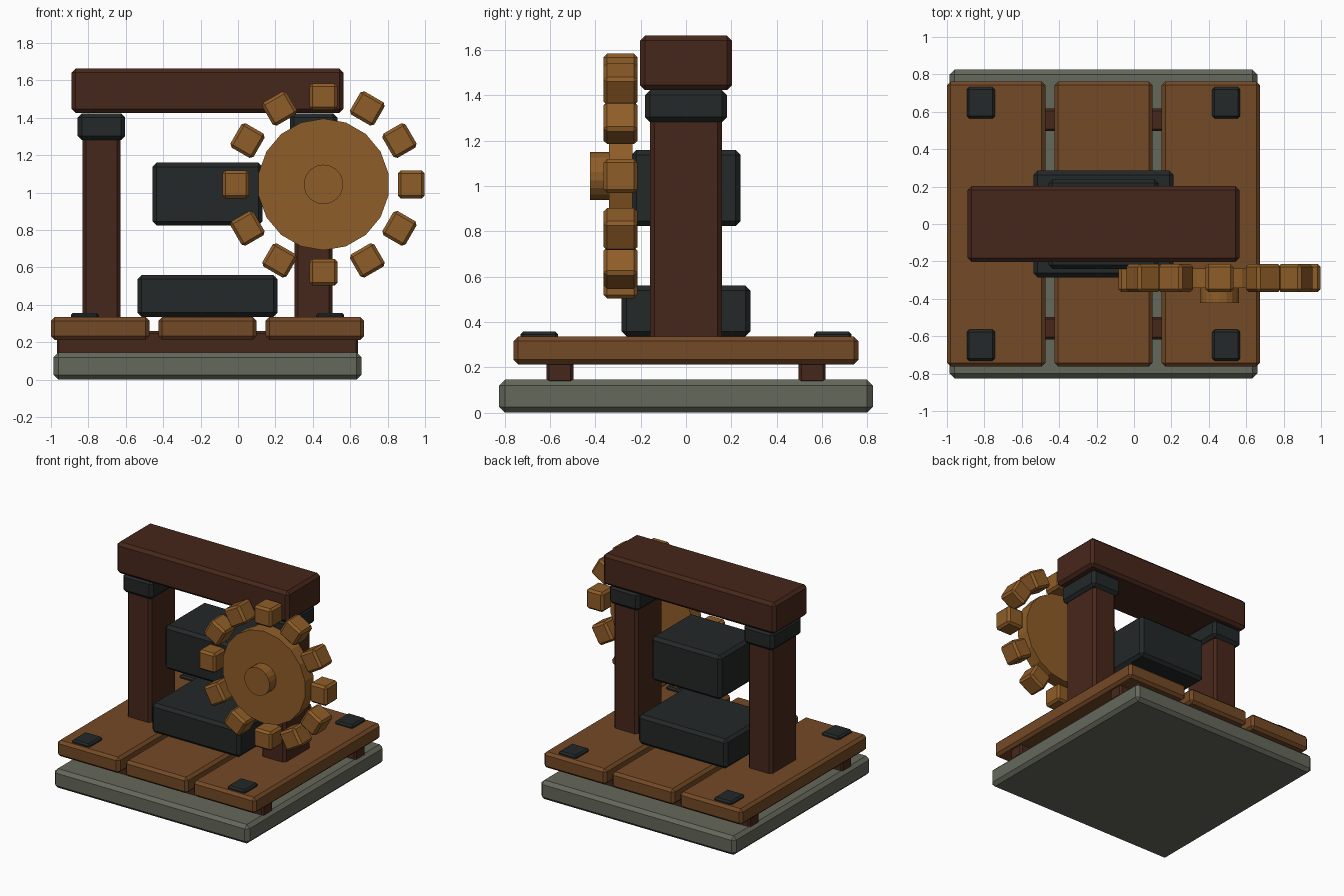
import bpy, bmesh
from math import pi, sin, cos
from mathutils import Matrix

if "Cube" in bpy.data.objects:
    bpy.data.objects.remove(bpy.data.objects["Cube"])


def material(name, rgb):
    m = bpy.data.materials.new(name)
    m.diffuse_color = (*rgb, 1)
    m.use_nodes = True
    m.node_tree.nodes["Principled BSDF"].inputs["Base Color"].default_value = m.diffuse_color
    return m


STONE = material("stone", (0.13, 0.138, 0.105))
PLANK = material("plank_wood", (0.175, 0.067, 0.019))
DARK_WOOD = material("dark_wood", (0.062, 0.02, 0.011))
IRON = material("iron", (0.017, 0.021, 0.021))
GEAR = material("gear_wood", (0.275, 0.11, 0.021))


def finish(name, bm, mat):
    me = bpy.data.meshes.new(name)
    bm.to_mesh(me)
    bm.free()
    me.materials.append(mat)
    ob = bpy.data.objects.new(name, me)
    bpy.context.collection.objects.link(ob)
    return ob


def box(name, x, y, z, mat, chamfer=0.02):
    """Chamfered box from (min, max) ranges."""
    bm = bmesh.new()
    size = [r[1] - r[0] for r in (x, y, z)]
    mid = [(r[0] + r[1]) / 2 for r in (x, y, z)]
    bmesh.ops.create_cube(bm, size=1, matrix=Matrix.Diagonal((*size, 1)))
    bmesh.ops.bevel(bm, geom=bm.edges[:], offset=chamfer, segments=1,
                    profile=0.5, affect='EDGES')
    ob = finish(name, bm, mat)
    ob.location = mid
    return ob


def disc(name, x, z, radius, y, mat):
    """18-sided cylinder along y, with a vertex pointing up."""
    bm = bmesh.new()
    bmesh.ops.create_cone(bm, cap_ends=True, segments=18, radius1=radius,
                          radius2=radius, depth=y[1] - y[0])
    ring = Matrix.Rotation(pi / 2, 4, 'X')
    bmesh.ops.transform(bm, matrix=ring, verts=bm.verts)
    ob = finish(name, bm, mat)
    ob.location = (x, (y[0] + y[1]) / 2, z)
    return ob


def around(c, w):
    return (c - w / 2, c + w / 2)


CX = -0.163  # centre of the frame

# Base slab, bearers and deck planks
box("base_slab", around(CX, 1.645), (-0.825, 0.825), (0, 0.145), STONE, 0.025)
for s in (-1, 1):
    box("bearer", around(CX, 1.61), around(s * 0.557, 0.12), (0.13, 0.26), DARK_WOOD, 0.012)
for i in (-1, 0, 1):
    box("deck_plank", around(CX + i * 0.574, 0.526), (-0.762, 0.762), (0.213, 0.335), PLANK)

# Corner plates, posts and collars
for s in (-1, 1):
    for t in (-1, 1):
        box("corner_plate", around(CX + s * 0.656, 0.15), around(t * 0.648, 0.167),
            (0.31, 0.357), IRON, 0.012)
    px = CX + s * 0.567
    box("post", around(px, 0.204), around(0, 0.318), (0.31, 1.42), DARK_WOOD)
    box("post_collar", around(px, 0.254), around(0, 0.362), (1.282, 1.424), IRON, 0.022)

# Top beam and the two heavy blocks
box("top_beam", around(CX, 1.453), around(0, 0.408), (1.425, 1.664), DARK_WOOD, 0.022)
box("upper_block", around(CX, 0.588), around(0, 0.482), (0.824, 1.16), IRON, 0.022)
box("lower_block", around(CX, 0.748), around(0, 0.57), (0.336, 0.56), IRON, 0.022)

# Gear wheel: disc, hub and twelve teeth
WX, WY, WZ = 0.457, -0.289, 1.044
disc("wheel_disc", WX, WZ, 0.352, (-0.341, -0.237), GEAR)
disc("wheel_hub", WX, WZ, 0.106, (-0.423, -0.25), GEAR)
for k in range(12):
    a = k * pi / 6
    tooth = box("wheel_tooth", around(0, 0.143), around(0, 0.15), around(0, 0.15), GEAR, 0.016)
    tooth.location = (WX + 0.469 * cos(a), WY, WZ + 0.469 * sin(a))
    tooth.rotation_euler = (0, -a, 0)
